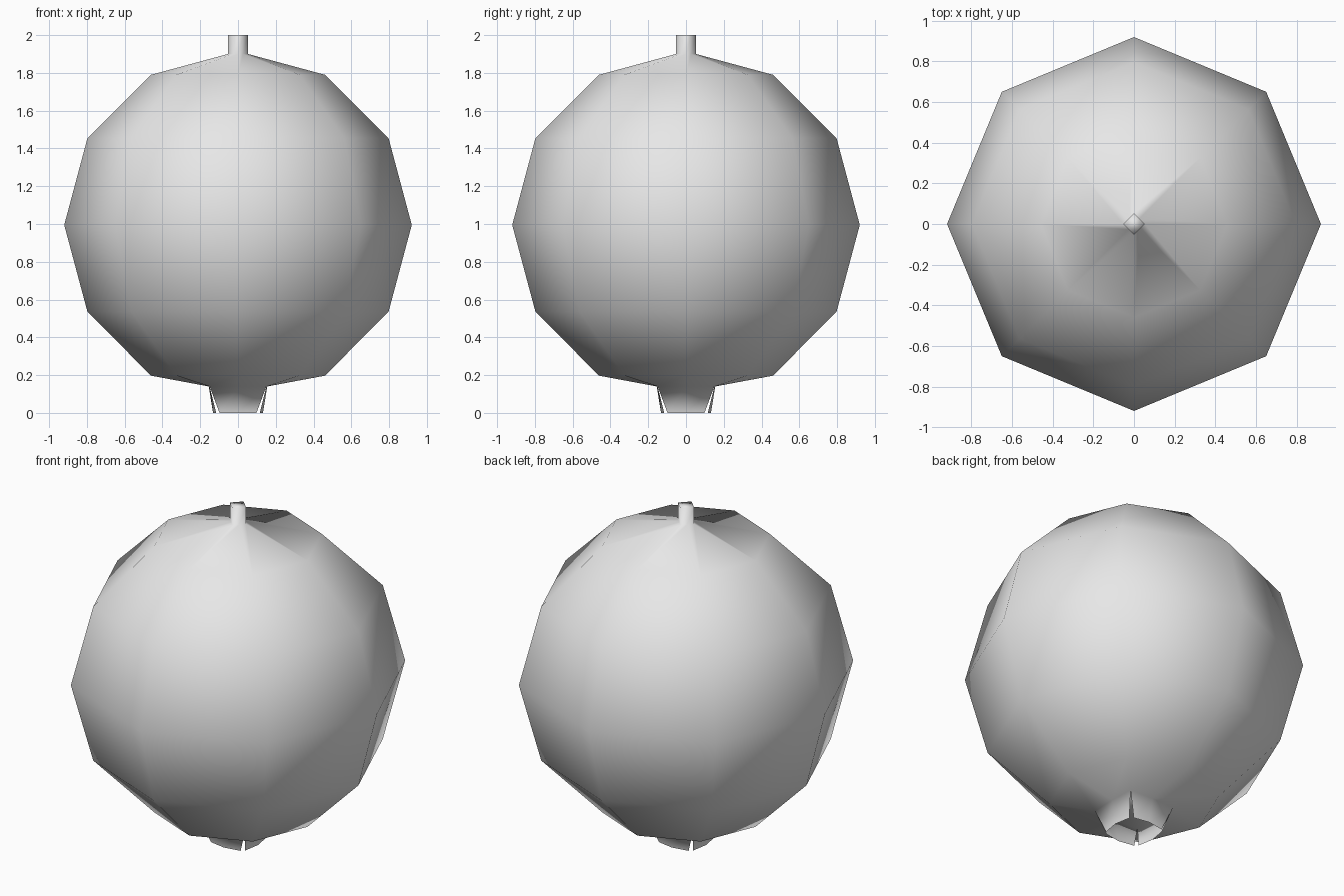
import bpy, bmesh
from math import sin, cos, pi, sqrt

default = bpy.data.objects.get("Cube")
if default:
    bpy.data.objects.remove(default, do_unlink=True)

skin = bpy.data.materials.new("pale_grey")
skin.use_nodes = True
grey = (0.8, 0.8, 0.8, 1.0)
skin.diffuse_color = grey
skin.node_tree.nodes["Principled BSDF"].inputs["Base Color"].default_value = grey

SIDES = 8
bm = bmesh.new()


def ring(z, axis_r, diagonal_r):
    """Eight points, alternating between the axes and the diagonals."""
    points = []
    for i in range(SIDES):
        r = diagonal_r if i % 2 else axis_r
        a = 2 * pi * i / SIDES
        points.append(bm.verts.new((r * cos(a), r * sin(a), z)))
    return points


def bridge(low, high):
    for i in range(SIDES):
        j = (i + 1) % SIDES
        bm.faces.new((low[i], low[j], high[j], high[i]))


# Round body, from the square calyx base to the diamond stem
base = ring(0.14, 0.155, 0.15 * sqrt(2))
body = [ring(z, r, r) for z, r in
        ((0.197, 0.46), (0.535, 0.797), (0.995, 0.92), (1.455, 0.797), (1.79, 0.46))]
stem = [ring(z, 0.053, 0.053 / sqrt(2)) for z in (1.90, 2.0)]
loft = [base] + body + stem
for low, high in zip(loft, loft[1:]):
    bridge(low, high)
bm.faces.new(stem[-1])
bm.faces.new(list(reversed(base)))

# Four calyx petals, split at the diagonals and leaning inwards
for k in range(4):
    a = k * pi / 2
    tips = []
    for out, side in ((0.115, -0.098), (0.132, 0), (0.115, 0.098)):
        tips.append(bm.verts.new((out * cos(a) - side * sin(a),
                                  out * sin(a) + side * cos(a), 0)))
    roots = [base[(2 * k + d) % SIDES] for d in (-1, 0, 1)]
    for i in (0, 1):
        bm.faces.new((tips[i], tips[i + 1], roots[i + 1], roots[i]))

mesh = bpy.data.meshes.new("fruit")
bm.to_mesh(mesh)
bm.free()
mesh.materials.append(skin)
mesh.shade_smooth()
fruit = bpy.data.objects.new("fruit", mesh)
bpy.context.collection.objects.link(fruit)
